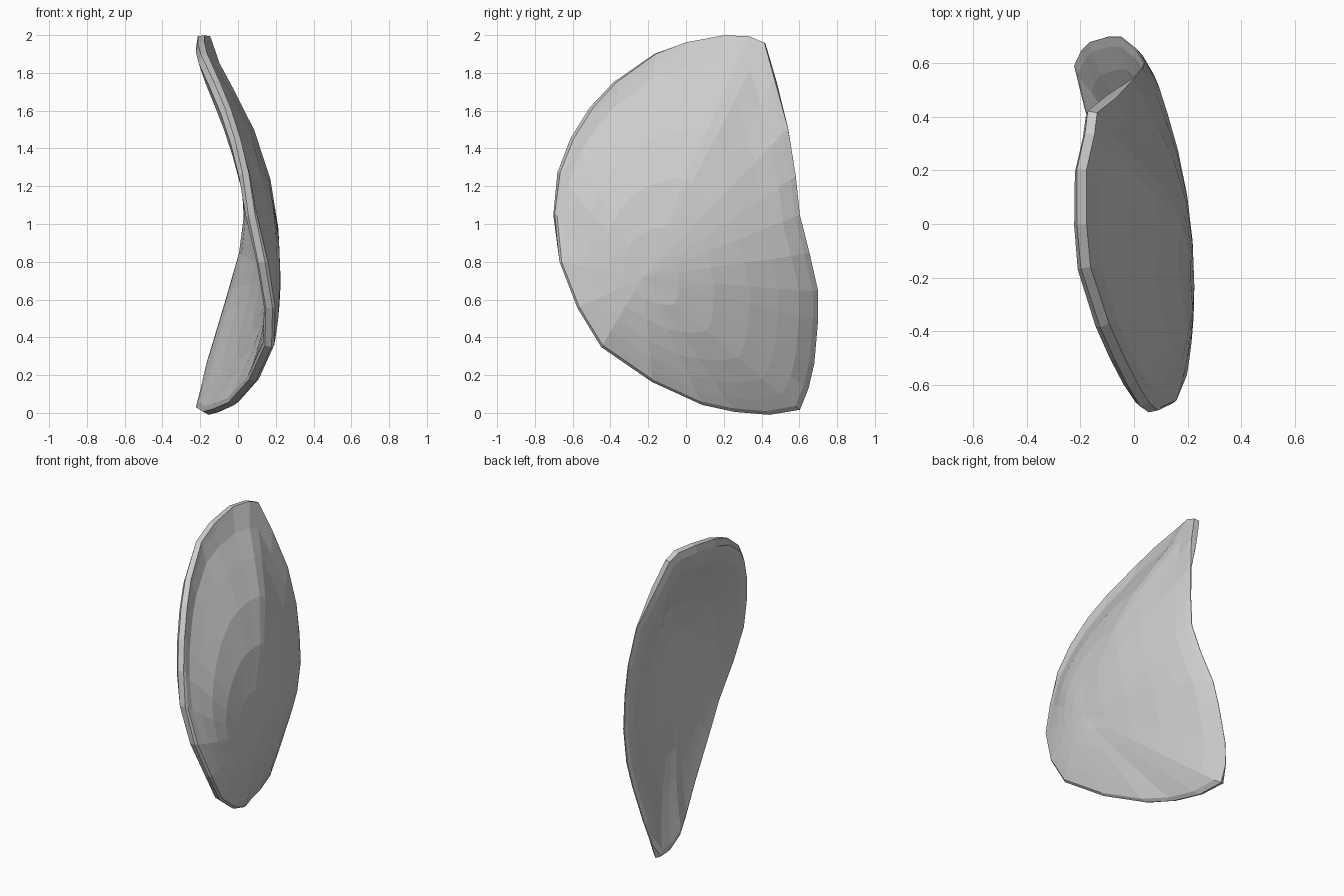
import bpy, bmesh
from mathutils import Vector

if "Cube" in bpy.data.objects:
    bpy.data.objects.remove(bpy.data.objects["Cube"])

# Single flat colour
grey = bpy.data.materials.new("light_grey")
grey.diffuse_color = (0.6, 0.6, 0.6, 1)
grey.use_nodes = True
grey.node_tree.nodes["Principled BSDF"].inputs["Base Color"].default_value = grey.diffuse_color

# Rim of the curved shell, as (y, z, x) through the middle of its thickness
RIM = [(.33, 1.98, -.165), (.41, 1.945, -.155), (.465, 1.75, -.085), (.53, 1.5, -.005),
       (.57, 1.25, .03), (.59, 1.05, .038), (.64, .85, .008), (.685, .65, -.05),
       (.685, .5, -.095), (.665, .27, -.165), (.635, .14, -.195), (.585, .035, -.208),
       (.43, .01, -.17), (.25, .025, -.115), (.08, .06, -.035), (-.18, .18, .075),
       (-.44, .36, .16), (-.56, .56, .165), (-.655, .8, .125), (-.685, 1.05, .072),
       (-.66, 1.27, .04), (-.59, 1.45, -.003), (-.49, 1.61, -.055), (-.37, 1.74, -.11),
       (-.16, 1.89, -.18), (0, 1.95, -.195), (.2, 1.985, -.195)]
RIM = [Vector((x, y * 1.02, 1 + (z - 1) * 1.012)) for y, z, x in RIM]
CENTRE = Vector((.195, -.23, .72))
RINGS = (1, .965, .88, .76, .6, .4, .2)
n = len(RIM)


def sheet_point(edge, t):
    """Point on the bowl between its centre (t=0) and its rim (t=1)."""
    d = edge - CENTRE
    flat = Vector((d.y, d.z)).normalized()
    power = 2.15 - .5 * max(0, flat.dot(Vector((.7, -.7))))
    flare = max(0, flat.y) ** 2 * t ** 6 * (1 - t)     # upturned tip at the top
    return Vector((CENTRE.x + d.x * t ** power - flare,
                   CENTRE.y + d.y * t, CENTRE.z + d.z * t))


def thickness(i, ring):
    """Rounded rim, tapering to a thin edge along the back."""
    thin = 3 <= i <= 10
    if ring == 0:
        return .08 if thin else .6
    if ring == 1:
        return .5 if thin else 1
    return 1


# Bowl-shaped sheet of shrinking rings
bm = bmesh.new()
rings = [[bm.verts.new(sheet_point(e, t)) for e in RIM] for t in RINGS]
for a, b in zip(rings, rings[1:]):
    for i in range(n):
        j = (i + 1) % n
        bm.faces.new((a[i], a[j], b[j], b[i]))
tip = bm.verts.new(CENTRE)
for i in range(n):
    bm.faces.new((rings[-1][i], rings[-1][(i + 1) % n], tip))
bmesh.ops.recalc_face_normals(bm, faces=bm.faces[:])
mesh = bpy.data.meshes.new("curved_shell")
bm.to_mesh(mesh)
bm.free()
mesh.materials.append(grey)
shell = bpy.data.objects.new("curved_shell", mesh)
bpy.context.collection.objects.link(shell)

# Thickness, controlled per vertex
group = shell.vertex_groups.new(name="thickness")
for k in range(len(mesh.vertices)):
    group.add([k], thickness(k % n, k // n), 'REPLACE')
solid = shell.modifiers.new("thickness", 'SOLIDIFY')
solid.thickness = .06
solid.offset = 0
solid.vertex_group = group.name
